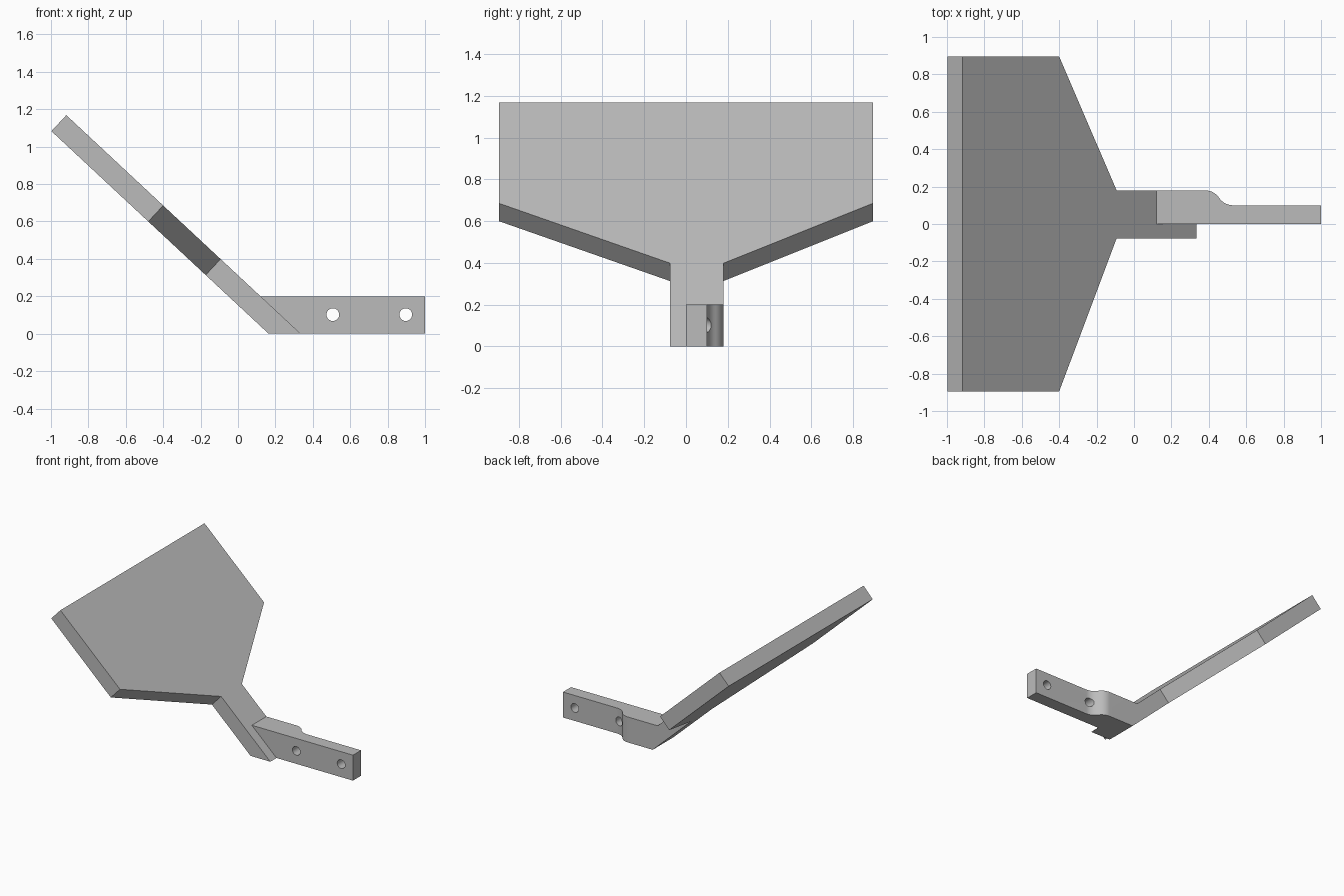
import bpy, bmesh, math
from mathutils import Vector, Matrix

cube = bpy.data.objects.get("Cube")
if cube:
    bpy.data.objects.remove(cube, do_unlink=True)

grey = bpy.data.materials.new("plain_grey")
grey.use_nodes = True
colour = (0.5, 0.5, 0.5, 1)
grey.diffuse_color = colour
grey.node_tree.nodes["Principled BSDF"].inputs["Base Color"].default_value = colour

# Slope of the blade: its upper face meets the ground at FOOT
SLOPE = math.radians(43)
FOOT = Vector((0.335, 0, 0))
UP_SLOPE = Vector((-math.cos(SLOPE), 0, math.sin(SLOPE)))
NORMAL = Vector((math.sin(SLOPE), 0, math.cos(SLOPE)))
THICK = 0.117


def prism(outline, depth):
    """Extrude a flat outline by a vector into a closed bmesh."""
    bm = bmesh.new()
    face = bm.faces.new([bm.verts.new(p) for p in outline])
    new = bmesh.ops.extrude_face_region(bm, geom=[face])["geom"]
    bmesh.ops.translate(bm, vec=depth, verts=[v for v in new if isinstance(v, bmesh.types.BMVert)])
    bmesh.ops.recalc_face_normals(bm, faces=bm.faces)
    return bm


def trim(bm, point, normal):
    """Cut away everything on the normal's side and cap the cut."""
    geom = bm.verts[:] + bm.edges[:] + bm.faces[:]
    cut = bmesh.ops.bisect_plane(bm, geom=geom, plane_co=point, plane_no=normal, clear_outer=True)
    edges = [e for e in cut["geom_cut"] if isinstance(e, bmesh.types.BMEdge)]
    bmesh.ops.contextual_create(bm, geom=edges)
    bmesh.ops.recalc_face_normals(bm, faces=bm.faces)


def add_object(name, bm):
    mesh = bpy.data.meshes.new(name)
    bm.to_mesh(mesh)
    bm.free()
    mesh.materials.append(grey)
    obj = bpy.data.objects.new(name, mesh)
    bpy.context.collection.objects.link(obj)
    return obj


# Sloping blade with a narrow stem, cut flat at the ground
def on_slope(x, y):
    point = FOOT + UP_SLOPE * ((FOOT.x - x) / math.cos(SLOPE))
    return point + Vector((0, y, 0))


STEM_FRONT, STEM_BACK, HALF = -0.077, 0.18, 0.895
outline = [(0.6, STEM_FRONT), (-0.093, STEM_FRONT), (-0.4, -HALF), (-0.918, -HALF),
           (-0.918, HALF), (-0.4, HALF), (-0.093, STEM_BACK), (0.6, STEM_BACK)]
bm = prism([on_slope(x, y) for x, y in outline], -NORMAL * THICK)
trim(bm, (0, 0, 0), (0, 0, -1))
add_object("sloping_blade", bm)

# Mounting arm: plan profile with an S-shaped step down to the thin end
STEP_X, STEP_W, THIN = 0.38, 0.15, 0.1
drop = STEM_BACK - THIN
sweep = 2 * math.atan(drop / STEP_W)
radius = STEP_W / (2 * math.sin(sweep))
STEPS = 10
arc = [(radius * math.sin(sweep * i / STEPS), radius * (1 - math.cos(sweep * i / STEPS)))
       for i in range(STEPS + 1)]
step = [(STEP_X + dx, STEM_BACK - dy) for dx, dy in arc]
step += [(STEP_X + STEP_W - dx, THIN + dy) for dx, dy in reversed(arc[:-1])]
plan = [(1, 0), (0, 0), (0, STEM_BACK)] + step + [(1, THIN)]
bm = prism([Vector((x, y, 0)) for x, y in plan], Vector((0, 0, 0.2)))
trim(bm, FOOT, -NORMAL)
arm = add_object("mounting_arm", bm)

# Two bolt holes through the arm
for x in (0.507, 0.897):
    bm = bmesh.new()
    place = Matrix.Translation((x, 0.1, 0.102)) @ Matrix.Rotation(math.pi / 2, 4, "X")
    bmesh.ops.create_cone(bm, cap_ends=True, segments=32, radius1=0.034, radius2=0.034,
                          depth=0.6, matrix=place)
    cutter = add_object("hole_cutter", bm)
    cutter.hide_render = True
    mod = arm.modifiers.new("bolt_hole", "BOOLEAN")
    mod.operation, mod.solver, mod.object = "DIFFERENCE", "EXACT", cutter
    bpy.context.view_layer.objects.active = arm
    bpy.ops.object.modifier_apply(modifier=mod.name)
    bpy.data.objects.remove(cutter, do_unlink=True)

# Smooth the step and the holes, keep the corners crisp
bpy.ops.object.select_all(action="DESELECT")
arm.select_set(True)
bpy.context.view_layer.objects.active = arm
bpy.ops.object.shade_smooth_by_angle(angle=math.radians(30))
